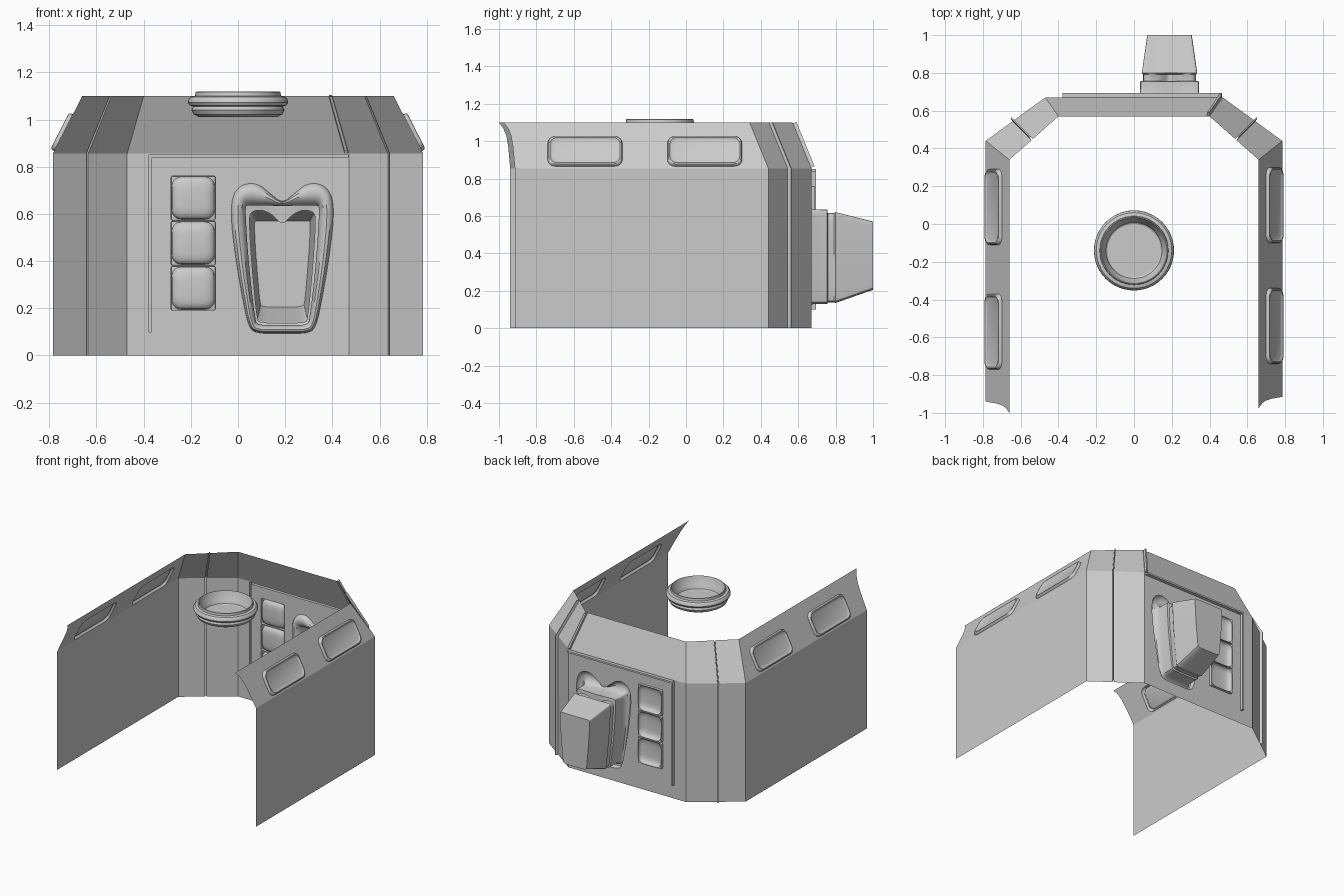
import bpy, bmesh, math
from mathutils import Vector as V

if "Cube" in bpy.data.objects:
    bpy.data.objects.remove(bpy.data.objects["Cube"])

KNEE, TOP = 0.855, 1.1          # height where walls lean inward, and wall top
SIDE_X, SIDE_TOP = 0.785, 0.66  # side wall half widths
BACK_Y, BACK_TOP = 0.67, 0.57


def finish(name, bm, angle=35):
    bmesh.ops.remove_doubles(bm, verts=bm.verts, dist=1e-5)
    bmesh.ops.recalc_face_normals(bm, faces=bm.faces)
    me = bpy.data.meshes.new(name)
    bm.to_mesh(me)
    bm.free()
    ob = bpy.data.objects.new(name, me)
    bpy.context.collection.objects.link(ob)
    bpy.ops.object.select_all(action='DESELECT')
    ob.select_set(True)
    bpy.context.view_layer.objects.active = ob
    bpy.ops.object.shade_smooth_by_angle(angle=math.radians(angle))
    return ob


def loft(bm, rings, closed=True, cap=False):
    for a, b in zip(rings, rings[1:]):
        n = len(a)
        for i in range(n if closed else n - 1):
            j = (i + 1) % n
            bm.faces.new((a[i], a[j], b[j], b[i]))
    if cap:
        bm.faces.new(rings[-1])


def panel(name, o, u, v, outline, features):
    """Flat panel with holes; each feature is a stack of (loop, depth) pressed out of it."""
    u, v, o = V(u).normalized(), V(v).normalized(), V(o)
    n = u.cross(v)
    if n.dot(V((o.x, o.y, 0))) < 0:
        n = -n
    bm = bmesh.new()

    def ring(pts, d):
        return [bm.verts.new(o + u * p[0] + v * p[1] + n * d) for p in pts]

    stacks = [[ring(p, d) for p, d in f] for f in features]
    edges = []
    for r in [ring(outline, 0)] + [s[0] for s in stacks]:
        edges += [bm.edges.new((r[i], r[(i + 1) % len(r)])) for i in range(len(r))]
    bmesh.ops.triangle_fill(bm, use_beauty=True, edges=edges, normal=n)
    for s in stacks:
        loft(bm, s, cap=True)
    return finish(name, bm)


def rrect(u0, v0, u1, v1, r, inset=0.0, seg=5):
    u0, v0, u1, v1 = u0 + inset, v0 + inset, u1 - inset, v1 - inset
    pts = []
    for k, (cu, cv) in enumerate(((u1 - r, v1 - r), (u0 + r, v1 - r), (u0 + r, v0 + r), (u1 - r, v0 + r))):
        for i in range(seg + 1):
            a = math.pi / 2 * (k + i / seg)
            pts.append((cu + r * math.cos(a), cv + r * math.sin(a)))
    return pts


def mirrored_loop(half, cx=0.188):
    """Mirror a half outline about cx and round it by corner cutting."""
    pts = [(cx + x, z) for x, z in half] + [(cx - x, z) for x, z in half[-2:0:-1]]
    for _ in range(2):
        nxt = pts[1:] + pts[:1]
        pts = [q for a, b in zip(pts, nxt) for q in (
            (a[0] * .75 + b[0] * .25, a[1] * .75 + b[1] * .25),
            (a[0] * .25 + b[0] * .75, a[1] * .25 + b[1] * .75))]
    return pts


def mix(a, b, t):
    return [(p[0] + (q[0] - p[0]) * t, p[1] + (q[1] - p[1]) * t) for p, q in zip(a, b)]


# Side walls with leaning window panels
lean = V((SIDE_TOP - SIDE_X, 0, TOP - KNEE))
L = lean.length
for s, tag, shift in ((1, "right", 0.025), (-1, "left", 0.0)):
    bm = bmesh.new()
    bm.faces.new([bm.verts.new((s * SIDE_X, y, z)) for y, z in
                  ((-0.94 + shift, 0), (0.44, 0), (0.44, KNEE), (-0.94 + shift, KNEE))])
    finish(tag + "_side_wall", bm)
    outline = [(0.44, 0), (0.34, L)] + [(y + shift, L * t) for y, t in
               ((-1.0, 1), (-0.975, .86), (-0.96, .7), (-0.95, .45), (-0.94, 0))]
    windows = []
    for y0 in ((-0.74, -0.10) if s > 0 else (-0.77, -0.11)):
        box = (y0, 0.012, y0 + 0.40, 0.188)
        windows.append([(rrect(*box, 0.04, i), d) for i, d in
                        ((0, 0), (0.002, 0.012), (0.006, 0.017), (0.012, 0.018), (0.018, 0.012), (0.022, 0.010))])
    panel(tag + "_window_panel", (s * SIDE_X, 0, KNEE), (0, 1, 0), (s * lean.x, 0, lean.z), outline, windows)

# Angled corner walls with a pressed vertical seam
for s, tag in ((1, "right"), (-1, "left")):
    bm = bmesh.new()
    cols = ((0, 0), (.45, 0), (.453, .02), (.472, .02), (.475, 0), (1, 0))
    rows = (((.785, .44), (.47, .67), 0), ((.785, .44), (.47, .67), KNEE), ((.66, .34), (.40, .57), TOP))
    rings = [[bm.verts.new((s * (a[0] + (b[0] - a[0]) * t + .59 * d), a[1] + (b[1] - a[1]) * t + .81 * d, z))
              for t, d in cols] for a, b, z in rows]
    loft(bm, rings, closed=False)
    finish(tag + "_corner_wall", bm, 20)

# Back wall: seat alcove, three cushion pads and an L-shaped seam
heart = mirrored_loop([(0, .645), (.05, .685), (.10, .727), (.16, .73), (.208, .69), (.220, .60),
                       (.200, .42), (.165, .22), (.145, .13), (.118, .093), (0, .093)])
mouth = mirrored_loop([(0, .632), (.05, .635), (.10, .635), (.146, .636), (.156, .63), (.155, .58),
                       (.145, .42), (.125, .23), (.115, .16), (.108, .128), (0, .128)])
neck = mirrored_loop([(0, .55), (.04, .595), (.08, .615), (.115, .615), (.138, .60), (.140, .56),
                      (.132, .42), (.115, .23), (.106, .16), (.10, .138), (0, .138)])
pod = mirrored_loop([(0, .62), (.05, .62), (.10, .62), (.138, .621), (.147, .615), (.146, .57),
                     (.138, .42), (.120, .23), (.112, .16), (.106, .135), (0, .135)])
pod_back = mirrored_loop([(0, .57), (.05, .57), (.09, .57), (.110, .571), (.118, .565), (.118, .53),
                          (.112, .42), (.100, .28), (.095, .23), (.090, .205), (0, .205)])
alcove = [(mix(heart, mouth, t), d) for t, d in
          ((0, 0), (.06, -.016), (.22, -.028), (.45, -.032), (.7, -.026), (.9, -.008), (1, .01))]
alcove += [(mouth, .085), (neck, .088), (neck, .122), (pod, .13), (pod_back, .33)]

pads = []
for z in (0.192, 0.383, 0.574):
    box = (-0.284, z, -0.096, z + 0.186)
    pads.append([(rrect(*box, r, i), d) for r, i, d in
                 ((.006, 0, 0), (.006, .001, .018), (.04, .003, .016), (.04, .005, .004),
                  (.04, .012, -.006), (.04, .028, -.013), (.04, .05, -.016))])

seam = [(-.378, .10), (-.366, .10), (-.366, .838), (.466, .838), (.466, .85), (-.378, .85)]
panel("back_wall", (0, BACK_Y, 0), (1, 0, 0), (0, 0, 1),
      [(-.47, 0), (.47, 0), (.47, KNEE), (-.47, KNEE)],
      [alcove, [(seam, 0), (seam, .024)]] + pads)

# Leaning top of the back wall, with the seam running up its right edge
lean_b = V((0, BACK_TOP - BACK_Y, TOP - KNEE))
LB = lean_b.length
seam = [(.452, .004), (.465, .004), (.398, LB - .005), (.386, LB - .005)]
panel("back_upper_wall", (0, BACK_Y, KNEE), (1, 0, 0), lean_b,
      [(-.47, 0), (.47, 0), (.40, LB), (-.40, LB)], [[(seam, 0), (seam, .02)]])

# Ceiling hatch: turned ring with a sunken floor
profile = [(.14, 1.03), (.148, 1.035), (.155, 1.06), (.165, 1.075), (.172, 1.11), (.175, 1.118), (.18, 1.116),
           (.182, 1.10), (.20, 1.096), (.21, 1.085), (.212, 1.072), (.205, 1.06), (.19, 1.055),
           (.197, 1.04), (.188, 1.022), (.165, 1.01), (.15, 1.014), (.14, 1.03)]
bm = bmesh.new()
N = 48
rings = [[bm.verts.new((r * math.cos(2 * math.pi * i / N), -0.14 + r * math.sin(2 * math.pi * i / N), z))
          for i in range(N)] for r, z in profile]
loft(bm, rings, cap=True)
finish("ceiling_hatch", bm)
